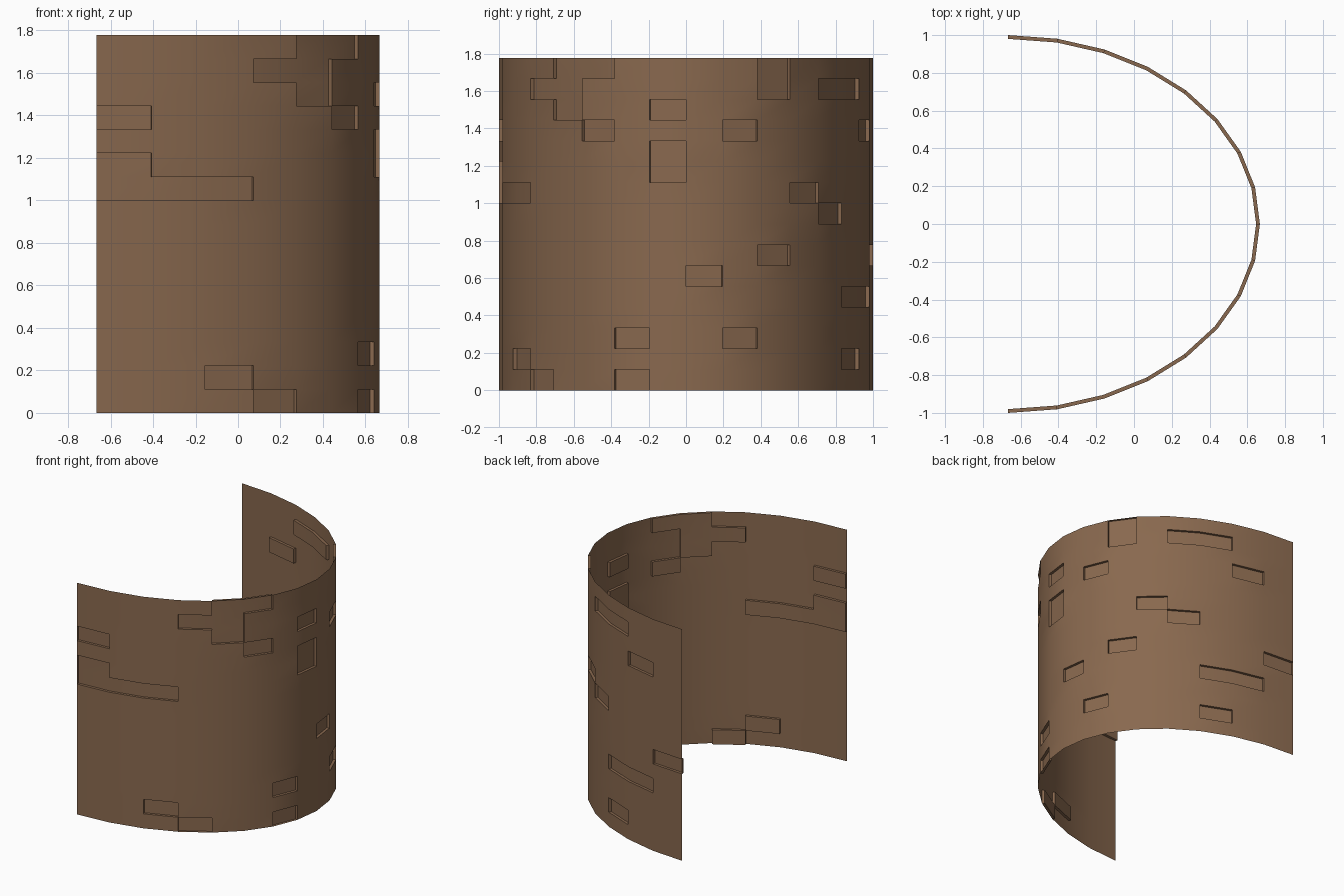
import bpy, bmesh, math
from mathutils import Vector

if "Cube" in bpy.data.objects:
    bpy.data.objects.remove(bpy.data.objects["Cube"])

COLS, ROWS = 16, 16            # bricks around the half ellipse / up the wall
A, B, H = 1.333, 1.0, 16 / 9   # ellipse radii and height
DEPTH = 0.02                   # how far the bricks are pushed in

# column -> rows of pushed-in bricks (column 0 starts at the front end)
RECESSED = {
    0: (9, 10, 12), 1: (9,), 2: (1, 9), 3: (0, 14), 4: (13, 14, 15),
    5: (12, 15), 6: (0, 2), 7: (10, 11, 13), 8: (5,), 9: (2, 12),
    10: (6, 14, 15), 11: (9,), 12: (8, 14), 13: (1, 4, 14), 14: (4, 12), 15: (6,),
}
cells = {(c, r) for c, rows in RECESSED.items() for r in rows}


def point(i, j, d):
    """Grid corner i, j moved inward by d along the ellipse normal."""
    t = -math.pi / 2 + math.pi * i / COLS
    n = Vector((math.cos(t) / A, math.sin(t) / B, 0)).normalized()
    p = Vector((A * math.cos(t) - A / 2, B * math.sin(t), H * j / ROWS))
    return p - n * d


bm = bmesh.new()


def quad(*pts):
    bm.faces.new([bm.verts.new(p) for p in pts])


for c in range(COLS):
    for r in range(ROWS):
        d = DEPTH if (c, r) in cells else 0.0
        ring = [(c, r), (c + 1, r), (c + 1, r + 1), (c, r + 1)]
        # brick face
        quad(*[point(i, j, d) for i, j in ring])
        if not d:
            continue
        # side walls wherever the neighbour is not pushed in
        for k, (dc, dr) in enumerate([(0, -1), (1, 0), (0, 1), (-1, 0)]):
            if (c + dc, r + dr) not in cells:
                a, b = ring[k], ring[(k + 1) % 4]
                quad(point(*a, 0), point(*b, 0), point(*b, d), point(*a, d))

bmesh.ops.remove_doubles(bm, verts=bm.verts, dist=0.0005)

# curved wall object
mesh = bpy.data.meshes.new("curved_brick_wall")
bm.to_mesh(mesh)
bm.free()
wall = bpy.data.objects.new("curved_brick_wall", mesh)
bpy.context.collection.objects.link(wall)

brown = bpy.data.materials.new("brick brown")
brown.diffuse_color = (0.25, 0.14, 0.077, 1)
brown.use_nodes = True
brown.node_tree.nodes["Principled BSDF"].inputs["Base Color"].default_value = brown.diffuse_color
mesh.materials.append(brown)

bpy.context.view_layer.objects.active = wall
wall.select_set(True)
bpy.ops.object.shade_smooth_by_angle(angle=math.radians(30))
